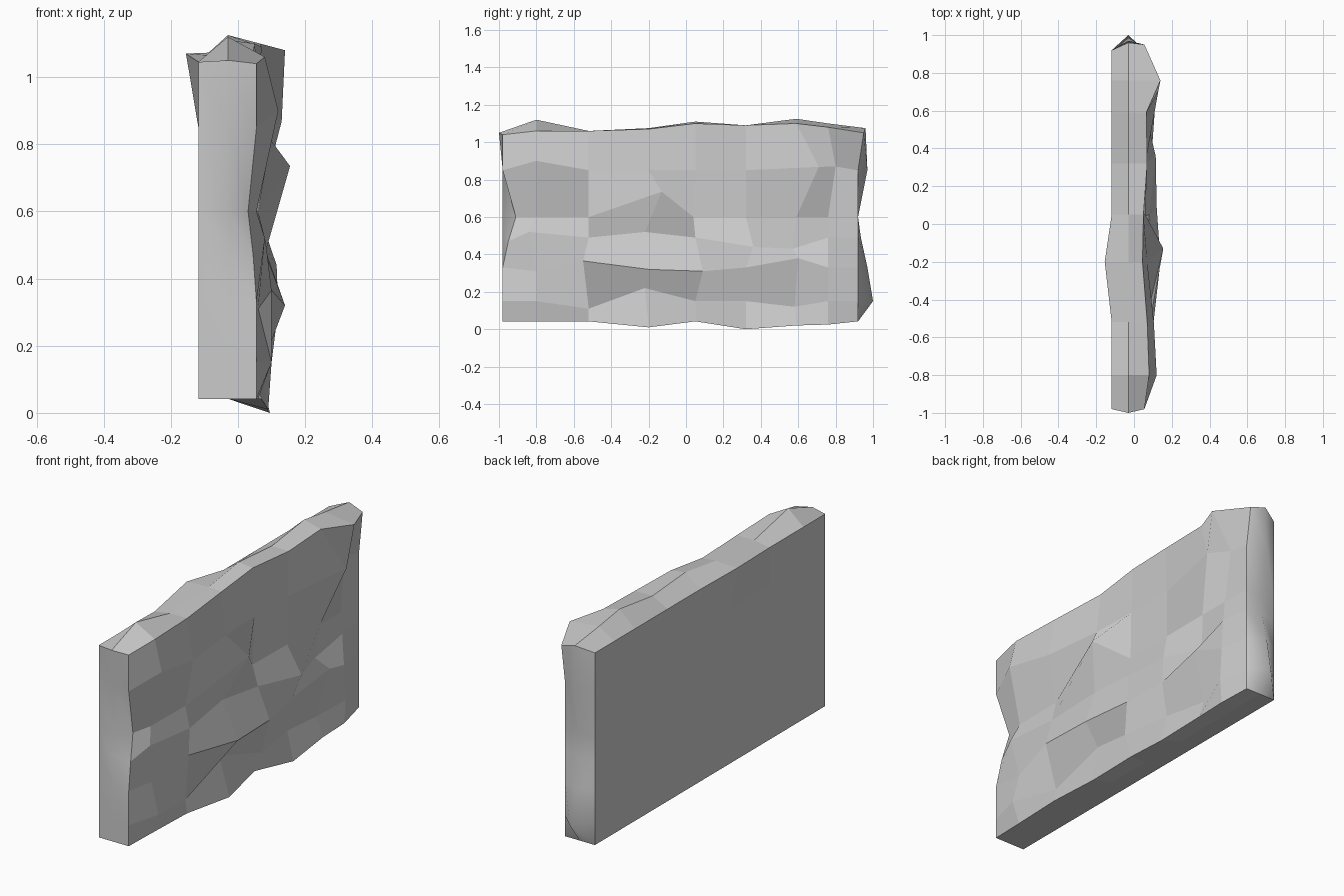
import bpy, bmesh

if "Cube" in bpy.data.objects:
    bpy.data.objects.remove(bpy.data.objects["Cube"])

# grid lines along the slab (y) and up it (z)
COLS = [-.98, -.8, -.52, -.2, .05, .32, .59, .76, .92]
ROWS = [.042, .15, .33, .49, .6, .85, 1.045]
NJ, NI = len(COLS), len(ROWS)
BACK_X, MID_X = -.118, -.03

# rough face relief: x of each grid point, bottom row first
RELIEF = [
    [.055, .06, .07, .09, .06, .095, .08, .08, .055],
    [.055, .10, .06, .045, .10, .06, .045, .09, .055],
    [.055, .06, .10, .14, .12, .09, .11, .08, .055],
    [.045, .08, .085, .065, .08, .115, .045, .07, .055],
    [.03, .055, .06, .155, .055, .06, .06, .06, .055],
    [.055, .12, .105, .07, .06, .06, .13, .055, .055],
    [.055, .08, .07, .045, .05, .07, .065, .14, .055],
]
FRONT_BASE = [.042, .042, .042, .01, .042, 0, .02, .025, .042]
FRONT_TOP = [1.04, 1.06, 1.06, 1.07, 1.10, 1.09, 1.10, 1.08, 1.05]
CREST = [1.05, 1.12, 1.06, 1.075, 1.11, 1.09, 1.125, 1.10, 1.075]
END_BULGE = [.92, 1.0, .97, .935, .92, .97, .96]
# grid points dragged to form ledges: (row, column) -> (y, z)
LEDGES = {(1, 3): (-.22, .22), (1, 6): (.58, .12), (1, 2): (-.52, .11),
          (2, 1): (-.8, .31), (2, 2): (-.55, .365), (2, 3): (-.2, .32),
          (2, 4): (.09, .31), (2, 6): (.6, .38), (3, 6): (.57, .43),
          (3, 0): (-.95, .47), (3, 1): (-.84, .52), (3, 3): (-.22, .52), (3, 5): (.36, .44),
          (4, 0): (-.91, .6), (4, 3): (-.13, .735), (4, 4): (.04, .60),
          (5, 1): (-.8, .9), (5, 6): (.71, .868), (5, 7): (.80, .87)}


def point(layer, i, j):
    """layer 0 = flat back, 1 = middle rim, 2 = rough face"""
    y, z = COLS[j], ROWS[i]
    if layer == 0:
        if (i, j) == (NI - 1, 3):
            return -.155, y, 1.07
        return BACK_X, y, z
    if layer == 1:
        if i == NI - 1:
            z = CREST[j]
        if j == NJ - 1:
            y = END_BULGE[i]
        elif j == 0 and i == NI - 1:
            y = -1.0
        return MID_X, y, z
    y, z = LEDGES.get((i, j), (y, z))
    if i == 0:
        z = FRONT_BASE[j]
    if i == NI - 1:
        z = FRONT_TOP[j]
        y += .03 if j == NJ - 1 else 0
    return RELIEF[i][j], y, z


bm = bmesh.new()
cache = {}


def v(layer, i, j):
    key = (layer, i, j)
    if key not in cache:
        cache[key] = bm.verts.new(point(*key))
    return cache[key]


# rough face and flat back
for layer in (0, 2):
    for i in range(NI - 1):
        for j in range(NJ - 1):
            bm.faces.new([v(layer, i, j), v(layer, i, j + 1),
                          v(layer, i + 1, j + 1), v(layer, i + 1, j)])

# rim: base, far end, top, near end (the two ends are smooth)
rim = ([(0, j) for j in range(NJ - 1)] + [(i, NJ - 1) for i in range(NI - 1)]
       + [(NI - 1, j) for j in range(NJ - 1, 0, -1)] + [(i, 0) for i in range(NI - 1, 0, -1)])
for a, b in zip(rim, rim[1:] + rim[:1]):
    for layer in (0, 1):
        face = bm.faces.new([v(layer, *a), v(layer, *b), v(layer + 1, *b), v(layer + 1, *a)])
        face.smooth = a[1] == b[1]

bmesh.ops.recalc_face_normals(bm, faces=bm.faces)
mesh = bpy.data.meshes.new("rock_wall")
bm.to_mesh(mesh)
bm.free()
wall = bpy.data.objects.new("rock_wall", mesh)
bpy.context.collection.objects.link(wall)
